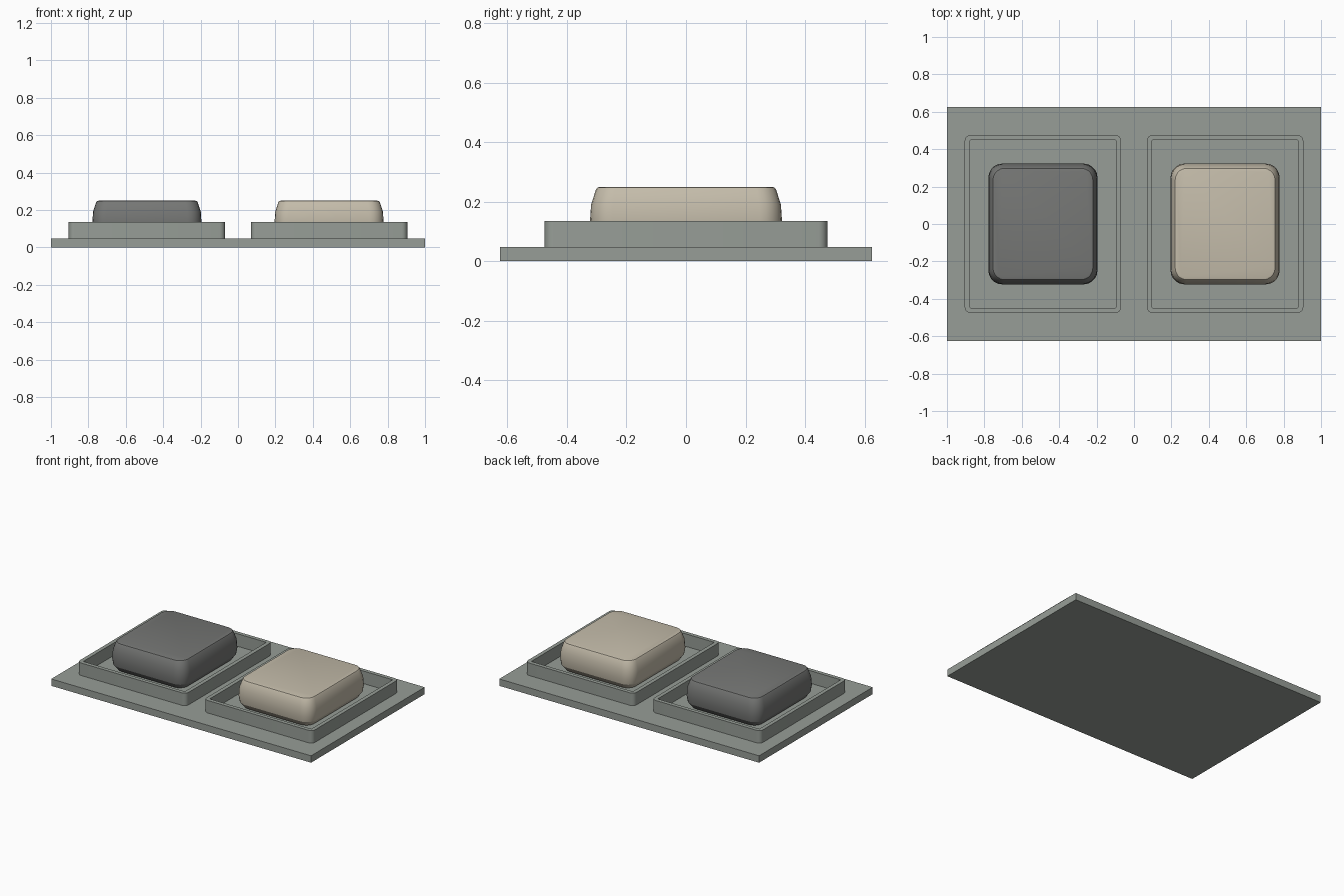
import bpy, bmesh, math

if "Cube" in bpy.data.objects:
    bpy.data.objects.remove(bpy.data.objects["Cube"], do_unlink=True)


def material(name, rgb):
    m = bpy.data.materials.new(name)
    m.use_nodes = True
    m.diffuse_color = (*rgb, 1)
    bsdf = next(n for n in m.node_tree.nodes if n.type == "BSDF_PRINCIPLED")
    bsdf.inputs["Base Color"].default_value = (*rgb, 1)
    return m


grey = material("plate grey", (0.31, 0.34, 0.31))
dark = material("dark grey", (0.18, 0.184, 0.178))
beige = material("warm beige", (0.55, 0.50, 0.40))


def rounded_loop(bm, cx, hx, hy, r, z, steps=5):
    """Ring of vertices around a rounded rectangle."""
    ring = []
    for q, (sx, sy) in enumerate([(1, 1), (-1, 1), (-1, -1), (1, -1)]):
        for i in range(steps + 1):
            a = math.pi / 2 * (q + i / steps)
            ring.append(bm.verts.new((cx + sx * (hx - r) + r * math.cos(a),
                                      sy * (hy - r) + r * math.sin(a), z)))
    return ring


def loft(name, cx, sections, mat, closed=False, angle=20):
    """Skin sections (half x, half y, radius, z); capped, or joined end to end."""
    bm = bmesh.new()
    rings = [rounded_loop(bm, cx, *s) for s in sections]
    pairs = list(zip(rings, rings[1:]))
    if closed:
        pairs.append((rings[-1], rings[0]))
    else:
        bm.faces.new(rings[0][::-1])
        bm.faces.new(rings[-1])
    for low, high in pairs:
        for i in range(len(low)):
            j = (i + 1) % len(low)
            bm.faces.new((low[i], low[j], high[j], high[i]))
    bmesh.ops.recalc_face_normals(bm, faces=bm.faces)
    mesh = bpy.data.meshes.new(name)
    bm.to_mesh(mesh)
    bm.free()
    mesh.materials.append(mat)
    obj = bpy.data.objects.new(name, mesh)
    bpy.context.collection.objects.link(obj)
    bpy.ops.object.select_all(action="DESELECT")
    obj.select_set(True)
    bpy.context.view_layer.objects.active = obj
    bpy.ops.object.shade_smooth_by_angle(angle=math.radians(angle))
    return obj


# Base plate
plate_top = 0.048
bpy.ops.mesh.primitive_cube_add(size=1, location=(0, 0, plate_top / 2))
plate = bpy.context.object
plate.name = "base_plate"
plate.scale = (2, 1.25, plate_top)
plate.data.materials.append(grey)

# Cap profile: height and inset from the widest outline
cap_profile = [(0.055, 0.03), (0.09, 0.006), (0.13, 0), (0.19, 0.004),
               (0.24, 0.02), (0.247, 0.025), (0.25, 0.034)]

for side, cx, mat in (("right", -0.487, dark), ("left", 0.487, beige)):
    # Raised frame standing on the plate
    loft(side + "_frame", cx, [
        (0.418, 0.475, 0.03, plate_top - 0.01),
        (0.418, 0.475, 0.03, 0.135),
        (0.391, 0.448, 0.004, 0.135),
        (0.391, 0.448, 0.004, plate_top - 0.01)], grey, closed=True)
    # Rounded push cap inside the frame
    loft(side + "_button_cap", cx,
         [(0.292 - d, 0.323 - d, 0.075 - d / 2, z) for z, d in cap_profile], mat)
    # Short stem carrying the cap
    loft(side + "_button_stem", cx,
         [(0.2, 0.23, 0.04, plate_top - 0.01), (0.2, 0.23, 0.04, 0.06)], mat)
